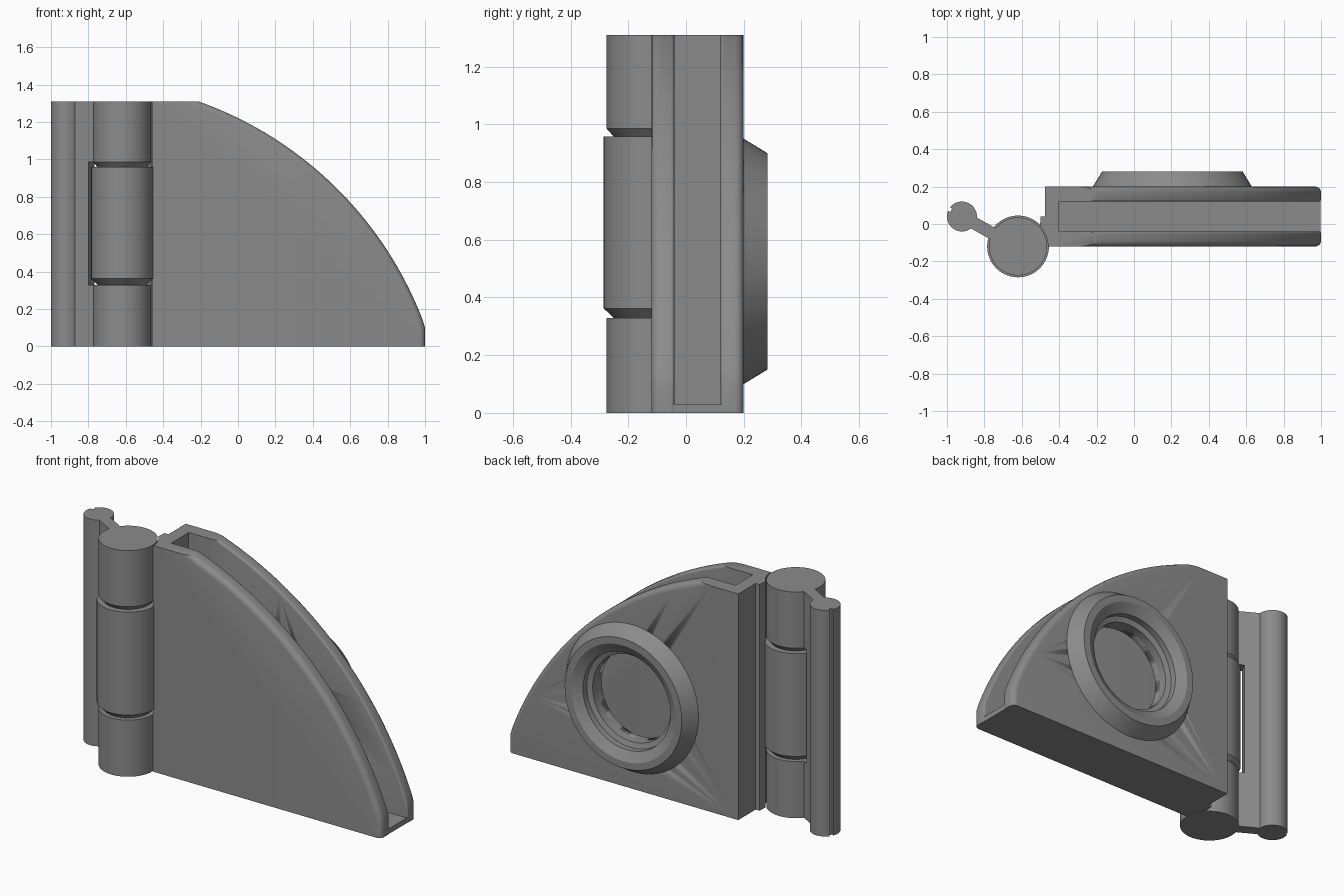
import bpy, bmesh, math
from mathutils import Vector

if "Cube" in bpy.data.objects:
    bpy.data.objects.remove(bpy.data.objects["Cube"])

grey = bpy.data.materials.new("plain grey")
grey.diffuse_color = (0.26, 0.26, 0.26, 1)
grey.use_nodes = True
grey.node_tree.nodes["Principled BSDF"].inputs["Base Color"].default_value = grey.diffuse_color

HEIGHT = 1.31
HINGE = (-0.62, -0.12)


def finish(name, bm):
    bmesh.ops.recalc_face_normals(bm, faces=bm.faces)
    mesh = bpy.data.meshes.new(name)
    bm.to_mesh(mesh)
    bm.free()
    mesh.materials.append(grey)
    ob = bpy.data.objects.new(name, mesh)
    bpy.context.collection.objects.link(ob)
    bpy.ops.object.select_all(action='DESELECT')
    ob.select_set(True)
    bpy.context.view_layer.objects.active = ob
    bpy.ops.object.shade_smooth_by_angle(angle=math.radians(30))
    return ob


def extrude(bm, points, offset):
    face = bm.faces.new([bm.verts.new(p) for p in points])
    new = bmesh.ops.extrude_face_region(bm, geom=[face])["geom"]
    bmesh.ops.translate(bm, vec=offset, verts=[v for v in new if isinstance(v, bmesh.types.BMVert)])


def prism(name, outline, z0, z1):
    bm = bmesh.new()
    extrude(bm, [(x, y, z0) for x, y in outline], (0, 0, z1 - z0))
    return finish(name, bm)


def lathe(name, profile, centre, axis, steps=72, closed=False):
    """Spin (radius, distance) points about the y or z axis."""
    bm = bmesh.new()
    rings = []
    for r, d in profile:
        ring = []
        for i in range(steps):
            a = 2 * math.pi * i / steps
            u, v = r * math.cos(a), r * math.sin(a)
            p = Vector((u, v, d)) if axis == 'z' else Vector((u, d, v))
            ring.append(bm.verts.new(p + Vector(centre)))
        rings.append(ring)
    pairs = list(zip(rings, rings[1:]))
    if closed:
        pairs.append((rings[-1], rings[0]))
    else:
        bm.faces.new(rings[0])
        bm.faces.new(rings[-1])
    for a, b in pairs:
        for i in range(steps):
            j = (i + 1) % steps
            bm.faces.new((a[i], a[j], b[j], b[i]))
    return finish(name, bm)


def arc(cx, cy, r, a0, a1, n):
    return [(cx + r * math.cos(a0 + (a1 - a0) * i / n),
             cy + r * math.sin(a0 + (a1 - a0) * i / n)) for i in range(n + 1)]


# Curved rim shared by both side plates
CX, CZ, R = -0.88, -0.575, 2.0
rim = arc(CX, CZ, R, math.asin((0.1 - CZ) / R), math.asin((HEIGHT - CZ) / R), 40)
rim[0] = (1.0, 0.1)


def side_plate(name, outer, inner):
    bm = bmesh.new()
    outline = [(-0.46, 0), (1.0, 0)] + rim + [(-0.46, HEIGHT)]
    extrude(bm, [(x, outer, z) for x, z in outline], (0, inner - outer, 0))
    # Round the long edges that follow the rim
    for y, width in ((outer, 0.03), (inner, 0.012)):
        edges = []
        for e in bm.edges:
            a, b = e.verts
            on_rim = all(v.co.x > -0.3 and (abs(v.co.x - 1) < 1e-4 or v.co.z > 0.05) for v in (a, b))
            if on_rim and all(abs(v.co.y - y) < 1e-5 for v in (a, b)):
                edges.append(e)
        bmesh.ops.bevel(bm, geom=edges, offset=width, segments=4, profile=0.5,
                        affect='EDGES', clamp_overlap=True)
    return finish(name, bm)


front_plate = side_plate("front_plate", -0.12, -0.04)
back_plate = side_plate("back_plate", 0.20, 0.12)

# Round opening through the back plate
cutter = lathe("opening_cutter", [(0.252, 0.0), (0.252, 0.3)], (0.205, 0, 0.525), 'y')
mod = back_plate.modifiers.new("opening", 'BOOLEAN')
mod.operation, mod.solver, mod.object = 'DIFFERENCE', 'EXACT', cutter
bpy.context.view_layer.objects.active = back_plate
bpy.ops.object.modifier_apply(modifier=mod.name)
bpy.data.objects.remove(cutter)

# Raised collar around the opening, with a stepped bore
lathe("collar", [(0.425, 0.198), (0.425, 0.20), (0.375, 0.282), (0.335, 0.282), (0.28, 0.25),
                 (0.28, 0.215), (0.25, 0.205), (0.25, 0.16), (0.27, 0.15), (0.27, 0.125), (0.30, 0.125),
                 (0.30, 0.198)], (0.205, 0, 0.525), 'y', 96, closed=True)

# Slot floor and end wall, the wall hollowed around the hinge barrel
prism("slot_floor", [(-0.41, -0.05), (0.998, -0.05), (0.998, 0.13), (-0.41, 0.13)], 0, 0.03)
hollow = arc(*HINGE, 0.16, math.atan2(0.11, 0.12), 0, 10)
prism("end_wall", [(-0.40, 0.20), (-0.475, 0.20), (-0.475, 0.04), (-0.5, 0.04)]
      + hollow + [(-0.40, -0.12)], 0, HEIGHT)

# Hinge barrels, tapered where they meet
centre = (*HINGE, 0)
lathe("lower_barrel", [(0.155, 0), (0.155, 0.328)], centre, 'z')
lathe("middle_barrel", [(0.13, 0.329), (0.165, 0.362), (0.165, 0.958)], centre, 'z')
lathe("upper_barrel", [(0.13, 0.957), (0.155, 0.985), (0.155, HEIGHT)], centre, 'z')

# Leaf web, set back to clear the middle barrel
bead = Vector((-0.92, 0.04))
hinge = Vector(HINGE)
along = Vector((0.87, -0.49)).normalized()
side = Vector((-along.y, along.x)) * 0.033
start = bead + Vector((0.02, -0.01))


def web(name, length, z0, z1):
    end = start + along * length
    prism(name, [tuple(p) for p in (start - side, end - side, end + side, start + side)], z0, z1)


web("lower_web", 0.26, 0, 0.328)
web("middle_web", 0.135, 0.328, 0.985)
web("upper_web", 0.26, 0.985, HEIGHT)

# Rounded bead on the leaf edge with a small groove
a = math.radians(150)
groove = [tuple(bead + Vector((math.cos(a + d), math.sin(a + d))) * r)
          for d, r in ((-0.14, 0.066), (0.14, 0.066))]
prism("leaf_bead", arc(*bead, 0.08, a + 0.14, a - 0.14 + 2 * math.pi, 44) + groove, 0, HEIGHT)
